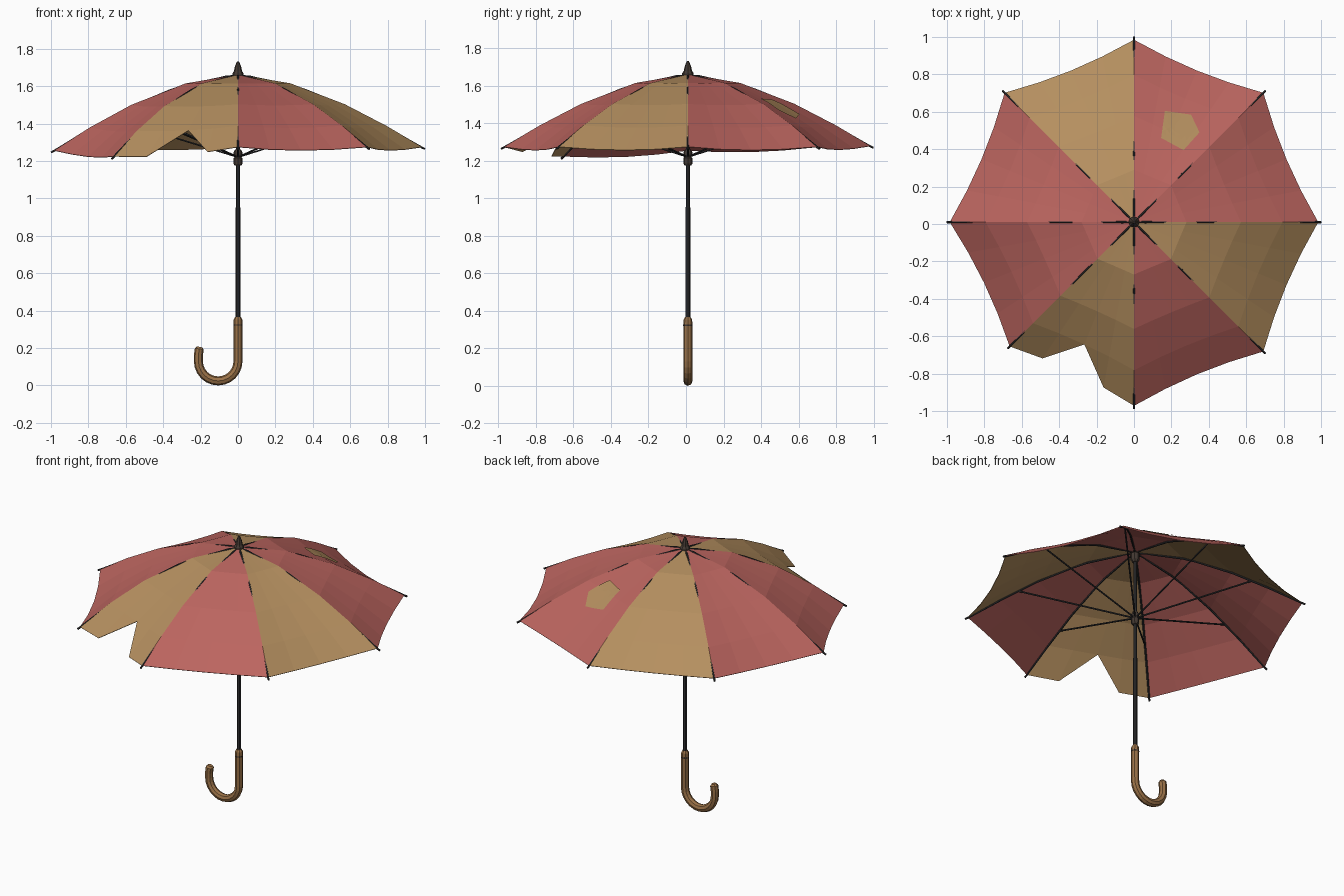
import bpy, bmesh
from math import cos, sin, pi, radians
from mathutils import Vector
from mathutils.bvhtree import BVHTree

cube = bpy.data.objects.get("Cube")
if cube:
    bpy.data.objects.remove(cube, do_unlink=True)

CY = 0.01                      # shaft axis in y
REACH = 0.98                   # nominal rib length


def material(name, rgb):
    m = bpy.data.materials.new(name)
    m.use_nodes = True
    m.diffuse_color = (*rgb, 1)
    m.node_tree.nodes["Principled BSDF"].inputs["Base Color"].default_value = (*rgb, 1)
    return m


RED = material("faded red cloth", (0.50, 0.13, 0.115))
TAN = material("tan cloth", (0.46, 0.275, 0.115))
WOOD = material("handle wood", (0.33, 0.17, 0.065))
METAL = material("dark metal", (0.028, 0.028, 0.03))
BROWN = material("dark brown", (0.058, 0.042, 0.033))


def add_mesh(name, bm, mats):
    me = bpy.data.meshes.new(name)
    bm.to_mesh(me)
    bm.free()
    ob = bpy.data.objects.new(name, me)
    bpy.context.collection.objects.link(ob)
    for m in mats:
        me.materials.append(m)
    return ob


def lathe(name, profile, mat, sides=8):
    """Closed turned part on the shaft axis from (radius, height) pairs."""
    bm = bmesh.new()
    rings = [[bm.verts.new((r * cos(2 * pi * k / sides), CY + r * sin(2 * pi * k / sides), z))
              for k in range(sides)] for r, z in profile]
    for a, b in zip(rings, rings[1:]):
        for k in range(sides):
            n = (k + 1) % sides
            bm.faces.new((a[k], a[n], b[n], b[k]))
    bm.faces.new(rings[0][::-1])
    bm.faces.new(rings[-1])
    return add_mesh(name, bm, [mat])


def tubes(name, paths, radius, mat, res=1, end_scale=1.0):
    """Bevelled polylines turned into one mesh."""
    cu = bpy.data.curves.new(name, 'CURVE')
    cu.dimensions = '3D'
    cu.bevel_depth = radius
    cu.bevel_resolution = res
    cu.use_fill_caps = True
    for path in paths:
        sp = cu.splines.new('POLY')
        sp.use_smooth = False
        sp.points.add(len(path) - 1)
        for p, co in zip(sp.points, path):
            p.co = (*co, 1)
        sp.points[-1].radius = end_scale
    cu.materials.append(mat)
    ob = bpy.data.objects.new(name, cu)
    bpy.context.collection.objects.link(ob)
    bpy.ops.object.select_all(action='DESELECT')
    ob.select_set(True)
    bpy.context.view_layer.objects.active = ob
    bpy.ops.object.convert(target='MESH')
    return ob


# Rib shape: common profile, with each rib's own length and tip droop
PROFILE = [(0.015, 1.66), (0.28, 1.615), (0.57, 1.503), (0.79, 1.388), (REACH, 1.275)]
LENGTH = [0.985, 0.978, 0.975, 0.978, 0.985, 0.94, 0.982, 0.978]
DROOP = [0, 0, -0.005, 0, 0.018, 0.05, 0, 0]


def rib_point(i, r, lift=0.0):
    i %= 8
    for (r0, z0), (r1, z1) in zip(PROFILE, PROFILE[1:]):
        if r <= r1 or r1 == REACH:
            z = z0 + (z1 - z0) * (r - r0) / (r1 - r0)
            break
    f = r / REACH
    rr = r * (1 + (LENGTH[i] / REACH - 1) * f)
    a = radians(45 * i)
    return Vector((rr * cos(a), CY + rr * sin(a), z - DROOP[i] * f ** 3 + lift))


# Canopy: eight scalloped gores, four strips each
GORE_TAN = {2, 5, 7}
TORN = 5
STRIPS = 4
axis = Vector((0, CY, 0))
bm = bmesh.new()
for g in range(8):
    grid = []
    for r, _ in PROFILE:
        row = []
        for s in range(STRIPS + 1):
            t = s / STRIPS
            p = rib_point(g, r).lerp(rib_point(g + 1, r), t) - axis
            bow = t * (1 - t) * (r / REACH) ** 2
            p.x *= 1 - 0.11 * bow
            p.y *= 1 - 0.11 * bow
            p.z -= 0.07 * bow
            row.append(p + axis)
        grid.append(row)
    if g == TORN:              # ragged notch in the hem
        grid[-1][2] = grid[-2][2].copy()
    vs = [[bm.verts.new(p) for p in row] for row in grid]
    for lo, hi in zip(vs, vs[1:]):
        for s in range(STRIPS):
            f = bm.faces.new((lo[s], hi[s], hi[s + 1], lo[s + 1]))
            f.material_index = int(g in GORE_TAN)
bmesh.ops.remove_doubles(bm, verts=bm.verts[:], dist=0.0005)
bm.normal_update()
cloth = BVHTree.FromBMesh(bm)
canopy = add_mesh("canopy", bm, [RED, TAN])
thick = canopy.modifiers.new("cloth thickness", 'SOLIDIFY')
thick.thickness = 0.003
thick.offset = -1

# Patch: five-sided plate draped on the cloth
bm = bmesh.new()
outline = [(0.145, 0.46), (0.265, 0.395), (0.35, 0.49), (0.305, 0.585), (0.165, 0.605)]
bm.faces.new([bm.verts.new((x, y, 2)) for x, y in outline])
bmesh.ops.poke(bm, faces=bm.faces[:])
bmesh.ops.subdivide_edges(bm, edges=bm.edges[:], cuts=3, use_grid_fill=True)
for v in bm.verts:
    hit = cloth.ray_cast(v.co, Vector((0, 0, -1)))[0]
    v.co.z = hit.z + 0.006
add_mesh("cloth_patch", bm, [TAN])

# Ribs under the cloth, showing through at a few stitches
RIB_STEPS = [(0.03, -0.004), (0.06, 0.0), (0.1, -0.003), (0.28, -0.009), (0.36, -0.004),
             (0.4, -0.005), (0.57, -0.009), (0.79, -0.009), (REACH, -0.004), (REACH + 0.015, -0.002)]
tubes("ribs", [[rib_point(i, r, h) for r, h in RIB_STEPS] for i in range(8)], 0.006, METAL)

# Stretchers from the runner to the ribs
paths = []
for i in range(8):
    a = radians(45 * i)
    paths.append([Vector((0.015 * cos(a), CY + 0.015 * sin(a), 1.225)), rib_point(i, 0.68, -0.01)])
tubes("stretchers", paths, 0.005, METAL)

# Shaft, runner, top hub and ferrule
lathe("shaft", [(0.013, 0.34), (0.013, 0.95), (0.0105, 0.955), (0.0105, 1.66)], METAL)
lathe("runner", [(0.018, 1.175), (0.024, 1.185), (0.024, 1.215), (0.019, 1.22),
                 (0.024, 1.23), (0.024, 1.245), (0.016, 1.26)], BROWN)
lathe("top_hub", [(0.016, 1.595), (0.026, 1.61), (0.026, 1.65)], BROWN)
lathe("ferrule", [(0.03, 1.652), (0.03, 1.668), (0.022, 1.68), (0.018, 1.7),
                  (0.009, 1.725), (0.005, 1.732)], BROWN)

# Hooked handle with a collar
BEND = 0.106
hook = [Vector((0, CY, 0.33)), Vector((0, CY, 0.13))]
for k in range(1, 13):
    a = -pi * k / 12
    hook.append(Vector((BEND * cos(a) - BEND, CY, 0.13 + BEND * sin(a))))
hook += [Vector((-0.212, CY, 0.16)), Vector((-0.207, CY, 0.195)), Vector((-0.205, CY, 0.206))]
tubes("handle", [hook], 0.024, WOOD, res=2, end_scale=0.6)
lathe("handle_band", [(0.025, 0.32), (0.025, 0.327)], BROWN)
lathe("handle_collar", [(0.024, 0.327), (0.023, 0.352), (0.015, 0.366)], WOOD)
